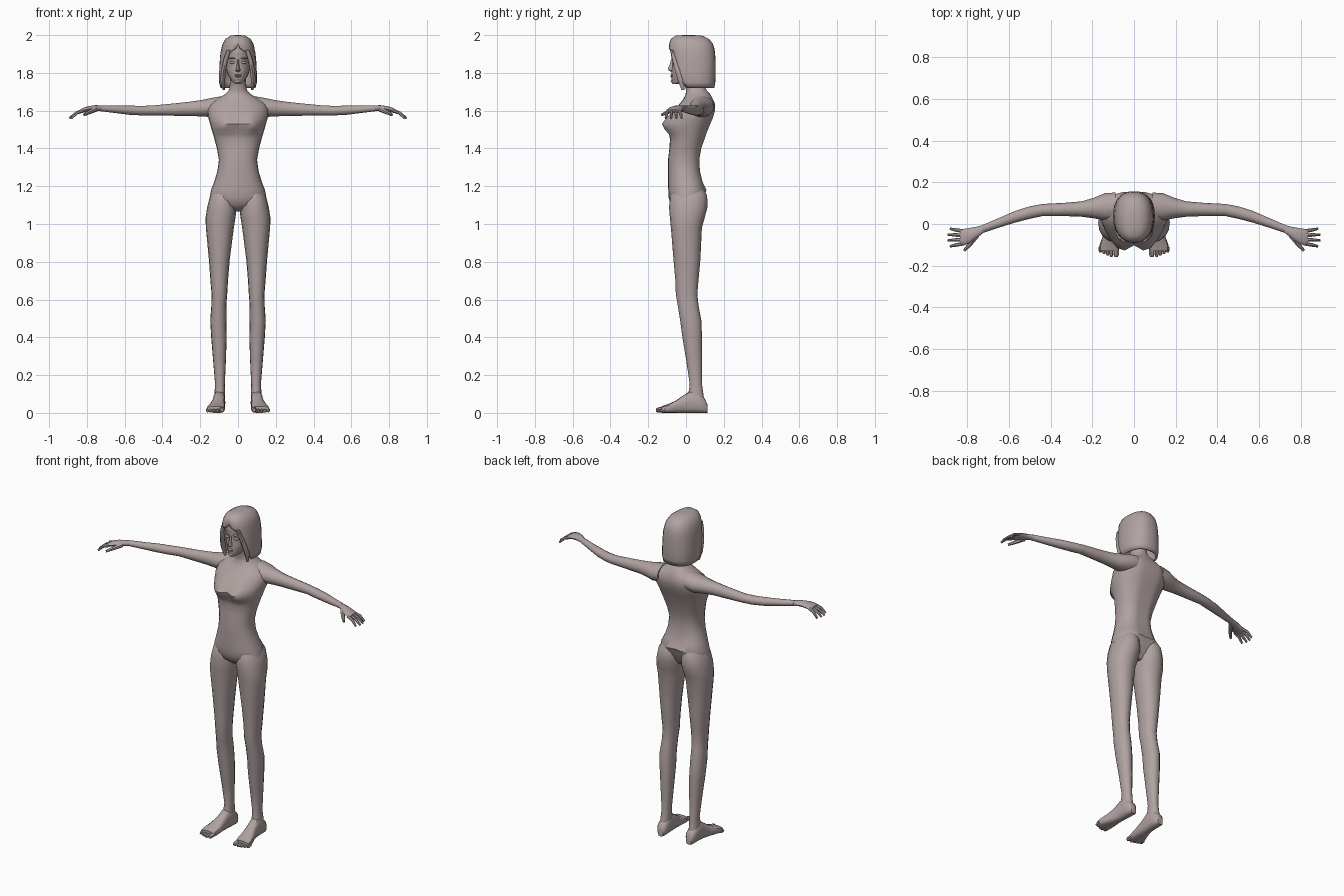
import bpy, bmesh, math
from mathutils import Vector

skin = bpy.data.materials.new("warm grey clay")
skin.diffuse_color = (0.44, 0.365, 0.36, 1)


def finish(name, bm, mirror=False, angle=45, thickness=0):
    bmesh.ops.remove_doubles(bm, verts=bm.verts, dist=0.0005)
    bmesh.ops.recalc_face_normals(bm, faces=bm.faces)
    me = bpy.data.meshes.new(name)
    bm.to_mesh(me)
    bm.free()
    ob = bpy.data.objects.new(name, me)
    bpy.context.collection.objects.link(ob)
    me.materials.append(skin)
    bpy.ops.object.select_all(action='DESELECT')
    ob.select_set(True)
    bpy.context.view_layer.objects.active = ob
    bpy.ops.object.shade_smooth_by_angle(angle=math.radians(angle))
    if thickness:
        so = ob.modifiers.new("thickness", 'SOLIDIFY')
        so.thickness, so.offset = thickness, -1
    if mirror:
        ob.modifiers.new("mirror", 'MIRROR').use_axis[0] = True
    return ob


def oval(c, u, v, n=16, p=1.0):
    """Rounded ring around c, spanned by half-axes u and v."""
    pts = []
    for i in range(n):
        a = 2 * math.pi * i / n
        s, t = math.cos(a), math.sin(a)
        pts.append(Vector(c) + Vector(u) * math.copysign(abs(s) ** p, s)
                   + Vector(v) * math.copysign(abs(t) ** p, t))
    return pts


def loft(bm, rings, closed=True):
    rows = [[bm.verts.new(p) for p in r] for r in rings]
    n = len(rows[0])
    for a, b in zip(rows, rows[1:]):
        for i in range(n if closed else n - 1):
            j = (i + 1) % n
            bm.faces.new((a[i], a[j], b[j], b[i]))
    if closed:
        bm.faces.new(rows[0])
        bm.faces.new(rows[-1])


def level(z, x0, x1, yf, yb, n=16, p=1.0):
    """Horizontal ring from its four extents."""
    return oval(((x0 + x1) / 2, (yf + yb) / 2, z), ((x1 - x0) / 2, 0, 0),
                (0, (yb - yf) / 2, 0), n, p)


def tube(bm, pts, radii, n=7):
    pts = [Vector(p) for p in pts]
    d = pts[-1] - pts[0]
    q = d.to_track_quat('Z', 'Y')
    loft(bm, [oval(p, q @ Vector((r, 0, 0)), q @ Vector((0, r, 0)), n)
              for p, r in zip(pts, radii)])


# Torso and neck: z, half width, front y, back y
body = [(1.065, .03, -.035, .05), (1.10, .10, -.08, .08), (1.14, .15, -.092, .095),
        (1.18, .143, -.094, .112), (1.22, .127, -.095, .092), (1.28, .109, -.095, .078),
        (1.34, .101, -.095, .075), (1.40, .112, -.088, .085), (1.45, .125, -.084, .102),
        (1.475, .132, -.084, .11), (1.50, .14, -.084, .12), (1.53, .148, -.084, .132),
        (1.56, .157, -.076, .145), (1.60, .163, -.06, .157), (1.635, .152, -.035, .157),
        (1.66, .115, -.015, .147), (1.685, .072, -.002, .13), (1.71, .047, 0, .108),
        (1.74, .043, -.01, .092), (1.80, .043, -.02, .085)]
bm = bmesh.new()
loft(bm, [level(z, -w, w, f, b, 24, .88) for z, w, f, b in body])
for v in bm.verts:
    x, y, z = v.co
    if y < 0:      # bust, fuller at the lower edge
        h = (z - 1.525) / (.04 if z < 1.525 else .055)
        v.co.y -= .05 * math.exp(-((abs(x) - .06) / .06) ** 2 - h * h)
    elif y > .05:  # shallow groove along the spine
        v.co.y -= .01 * math.exp(-(x / .025) ** 2) * (z < 1.66)
finish("torso", bm)

# Legs: z, inner x, outer x, front y, back y
leg = [(1.19, .03, .12, -.06, .09), (1.15, .012, .148, -.082, .112),
       (1.09, .006, .163, -.09, .114), (1.03, .014, .172, -.085, .098),
       (.98, .022, .170, -.08, .084), (.81, .044, .154, -.066, .076),
       (.70, .053, .146, -.056, .066), (.63, .057, .140, -.054, .060),
       (.57, .062, .141, -.044, .066), (.49, .062, .147, -.031, .081),
       (.40, .060, .142, -.019, .085), (.28, .064, .132, .001, .085),
       (.15, .070, .121, .020, .085), (.10, .069, .125, .012, .092),
       (.05, .070, .126, .005, .100)]
bm = bmesh.new()
loft(bm, [level(*r, 16, .93) for r in leg])
finish("leg", bm, True)

# Feet: y, centre x, half width, top z
foot = [(.113, .097, .018, .045), (.10, .097, .029, .075), (.06, .098, .031, .11),
        (.02, .100, .031, .115), (-.02, .104, .033, .088), (-.06, .110, .041, .062),
        (-.10, .117, .048, .045), (-.13, .119, .046, .035)]
bm = bmesh.new()
loft(bm, [oval((x, y, t / 2), (w, 0, 0), (0, 0, t / 2), 12, .7) for y, x, w, t in foot])
finish("foot", bm, True)
bm = bmesh.new()
for i in range(5):
    r = .014 if i == 0 else .0095
    x = .085 if i == 0 else .091 + i * .0175
    tip = -.158 + .007 * max(0, i - 1)
    tube(bm, [(x, -.11, r + .005), (x, tip + .012, r + .002), (x, tip, r)], [r, r, r * .6])
finish("toes", bm, True)

# Arms: x, centre y, centre z, half depth, half height
arm = [(.09, .085, 1.625, .066, .052), (.14, .082, 1.617, .066, .052),
       (.19, .077, 1.613, .050, .045), (.25, .072, 1.610, .037, .039),
       (.33, .070, 1.606, .032, .034), (.44, .067, 1.602, .029, .027),
       (.50, .055, 1.600, .030, .026), (.57, .035, 1.602, .028, .025),
       (.65, .005, 1.607, .023, .020), (.73, -.025, 1.613, .019, .016)]
palm = [(.72, -.022, 1.613, .018, .015), (.755, -.040, 1.613, .027, .016),
        (.79, -.056, 1.609, .037, .015), (.82, -.064, 1.602, .040, .013),
        (.835, -.066, 1.597, .038, .010)]
for name, rows, n in (("arm", arm, 14), ("palm", palm, 12)):
    bm = bmesh.new()
    loft(bm, [oval((x, y, z), (0, dy, 0), (0, 0, dz), n) for x, y, z, dy, dz in rows])
    finish(name, bm, True)
bm = bmesh.new()
for i, tip_x in enumerate((.882, .893, .893, .882)):
    y = -.095 + i * .02
    dy = -.012 + i * .008
    tube(bm, [(.82, y, 1.600), (.855, y + dy * .5, 1.588), (tip_x, y + dy, 1.560)],
         [.0095, .009, .006])
tube(bm, [(.755, -.055, 1.607), (.785, -.095, 1.593), (.815, -.128, 1.578)],
     [.014, .011, .007])
finish("fingers", bm, True)

# Head: z, half width, front y, back y
head = [(1.742, .016, -.072, -.03), (1.755, .032, -.077, .03), (1.785, .052, -.076, .08),
        (1.82, .064, -.076, .11), (1.86, .070, -.074, .125), (1.90, .073, -.080, .13),
        (1.94, .070, -.076, .125), (1.97, .05, -.05, .10)]
bm = bmesh.new()
loft(bm, [level(z, -w, w, f, b, 20) for z, w, f, b in head])
for v in bm.verts:   # eye hollows
    if v.co.y < -.03 and abs(v.co.z - 1.86) < .01 and abs(v.co.x) > .015:
        v.co.y += .007
finish("head", bm)

# Nose wedge
bm = bmesh.new()
loft(bm, [level(z, -w, w, f, -.06, 8) for z, w, f in
          ((1.806, .007, -.077), (1.812, .014, -.092), (1.822, .010, -.096),
           (1.845, .006, -.086), (1.872, .007, -.079))])
finish("nose", bm)


def blob(name, c, size, mirror=False):
    bm = bmesh.new()
    bmesh.ops.create_uvsphere(bm, u_segments=12, v_segments=6, radius=1)
    for v in bm.verts:
        v.co = Vector(a + b * s for a, b, s in zip(c, v.co, size))
    finish(name, bm, mirror)


blob("upper_lip", (0, -.075, 1.789), (.019, .009, .004))
blob("lower_lip", (0, -.074, 1.781), (.016, .009, .005))
blob("chin", (0, -.066, 1.756), (.017, .015, .011))
blob("eye", (.031, -.061, 1.855), (.015, .008, .007), True)
blob("brow", (.032, -.067, 1.877), (.020, .008, .004), True)
blob("ear", (.073, .015, 1.845), (.008, .015, .026), True)

# Hair: z, half width, front y, back y, half angle of the face opening
hair = [(2.0, .012, -.01, .04, 0), (1.997, .040, -.055, .085, 0),
        (1.98, .066, -.080, .122, 0), (1.955, .081, -.089, .142, 0),
        (1.93, .088, -.091, .150, 5), (1.905, .093, -.090, .154, 30),
        (1.86, .097, -.088, .157, 43), (1.80, .100, -.083, .157, 52),
        (1.75, .100, -.070, .155, 60), (1.72, .093, -.055, .150, 68)]
bm = bmesh.new()
rings = []
for z, w, f, b, gap in hair:
    row = []
    for i in range(25):
        a = math.radians(gap + (360 - 2 * gap) * i / 24)
        s, c = math.sin(a), math.cos(a)
        row.append(Vector((w * math.copysign(abs(s) ** .85, s),
                           (f + b) / 2 - (b - f) / 2 * math.copysign(abs(c) ** .85, c), z)))
    rings.append(row)
loft(bm, rings, closed=False)
bm.faces.new([v for v in bm.verts if v.co.z > 1.999])
finish("hair", bm, thickness=.012)

# Front locks hanging beside the face
bm = bmesh.new()
loft(bm, [oval((x, y, z), (w, 0, 0), (0, d, 0), 8) for x, y, z, w, d in
          ((.050, -.074, 1.92, .012, .010), (.066, -.062, 1.87, .013, .013),
           (.077, -.042, 1.81, .013, .016), (.081, -.026, 1.76, .012, .017),
           (.076, -.016, 1.71, .006, .008))])
finish("front_lock", bm, True)
